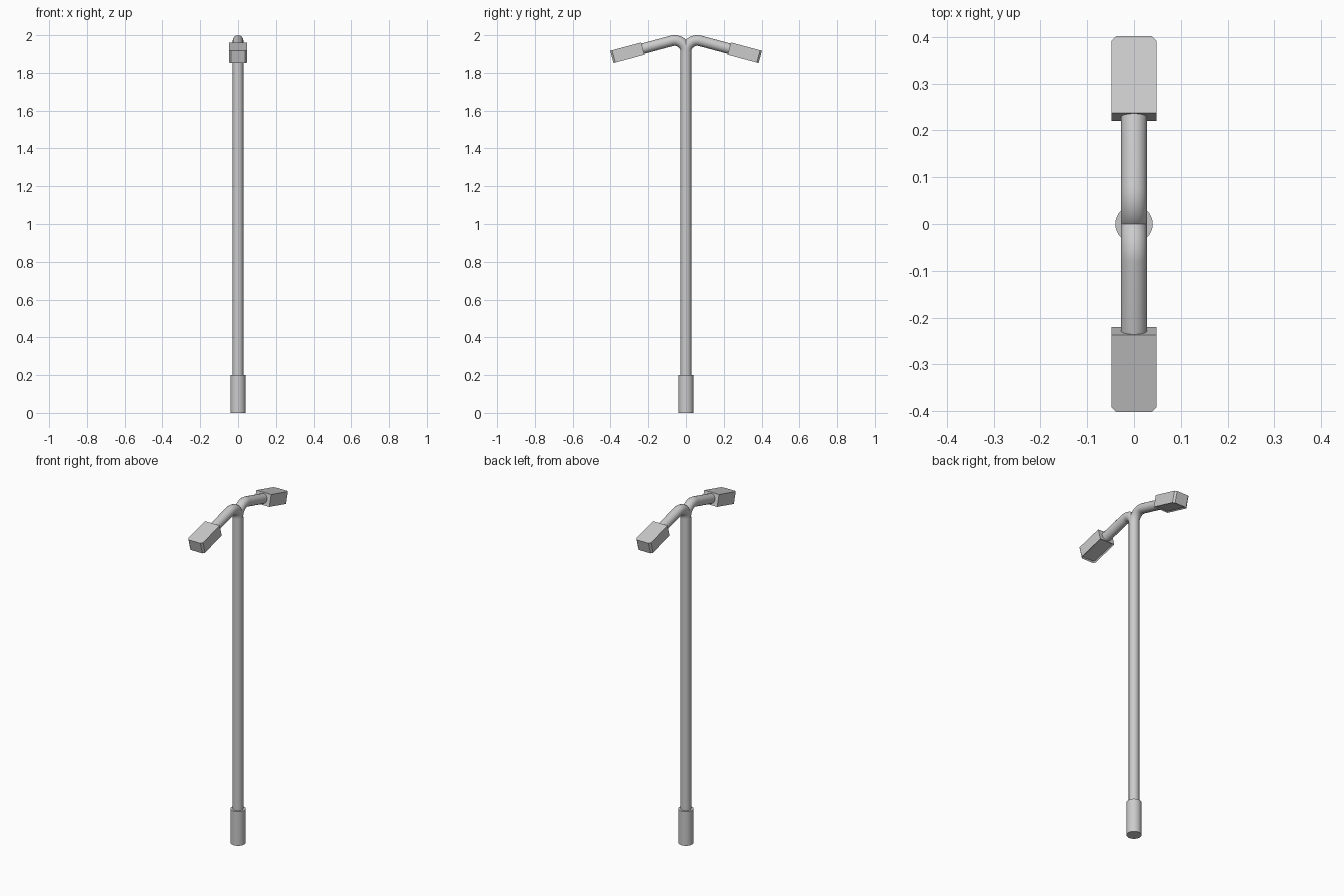
import bpy, bmesh
from math import radians, sin, cos
from mathutils import Matrix

if "Cube" in bpy.data.objects:
    bpy.data.objects.remove(bpy.data.objects["Cube"])

TILT = radians(15)
R_POLE = 0.028
BEND = 0.06
ZC = 1.972 - BEND          # height where the arms start to bend


def smooth(ob):
    bpy.ops.object.select_all(action='DESELECT')
    ob.select_set(True)
    bpy.context.view_layer.objects.active = ob
    bpy.ops.object.shade_smooth_by_angle(angle=radians(35))


def cylinder(name, r, z0, z1):
    bpy.ops.mesh.primitive_cylinder_add(vertices=32, radius=r, depth=z1 - z0,
                                        location=(0, 0, (z0 + z1) / 2))
    ob = bpy.context.object
    ob.name = name
    smooth(ob)


def arm(name, s):
    # quarter-plus bend from vertical to sloping down, then a straight run
    pts = [(0, ZC)]
    for i in range(1, 15):
        a = (radians(90) + TILT) * i / 14
        pts.append((BEND - BEND * cos(a), ZC + BEND * sin(a)))
    y, z = pts[-1]
    pts.append((y + 0.165 * cos(TILT), z - 0.165 * sin(TILT)))
    cu = bpy.data.curves.new(name, 'CURVE')
    cu.dimensions = '3D'
    cu.bevel_depth = R_POLE
    cu.bevel_resolution = 6
    cu.use_fill_caps = True
    sp = cu.splines.new('POLY')
    sp.points.add(len(pts) - 1)
    for p, (y, z) in zip(sp.points, pts):
        p.co = (0, s * y, z, 1)
        p.radius = 1
    ob = bpy.data.objects.new(name, cu)
    bpy.context.collection.objects.link(ob)
    bpy.ops.object.select_all(action='DESELECT')
    ob.select_set(True)
    bpy.context.view_layer.objects.active = ob
    bpy.ops.object.convert(target='MESH')
    smooth(bpy.context.object)


def lamp(name, s):
    bm = bmesh.new()
    bmesh.ops.create_cube(bm, size=1, matrix=Matrix.Diagonal((0.096, 0.17, 0.068, 1)))
    # clipped corners at the outer end
    edges = [e for e in bm.edges if all(v.co.y > 0 for v in e.verts)
             and abs(e.verts[0].co.z - e.verts[1].co.z) > 0.01]
    bmesh.ops.bevel(bm, geom=edges, offset=0.01, segments=1, affect='EDGES')
    # shallow recessed light panel underneath
    bm.normal_update()
    under = [f for f in bm.faces if f.normal.z < -0.9]
    bmesh.ops.inset_region(bm, faces=under, thickness=0.008)
    bmesh.ops.translate(bm, verts=list({v for f in under for v in f.verts}), vec=(0, 0, 0.006))
    spin = Matrix.Rotation(0 if s > 0 else radians(180), 4, 'Z')
    bm.transform(spin @ Matrix.Translation((0, 0.311, 1.907)) @ Matrix.Rotation(-TILT, 4, 'X'))
    me = bpy.data.meshes.new(name)
    bm.to_mesh(me)
    bm.free()
    bpy.context.collection.objects.link(bpy.data.objects.new(name, me))


# post
cylinder("base_sleeve", 0.04, 0, 0.2)
cylinder("pole", R_POLE, 0.2, ZC)

# two opposite arms, each with a lamp head
for side, s in (("front", -1), ("back", 1)):
    arm(side + "_arm", s)
    lamp(side + "_lamp_head", s)
